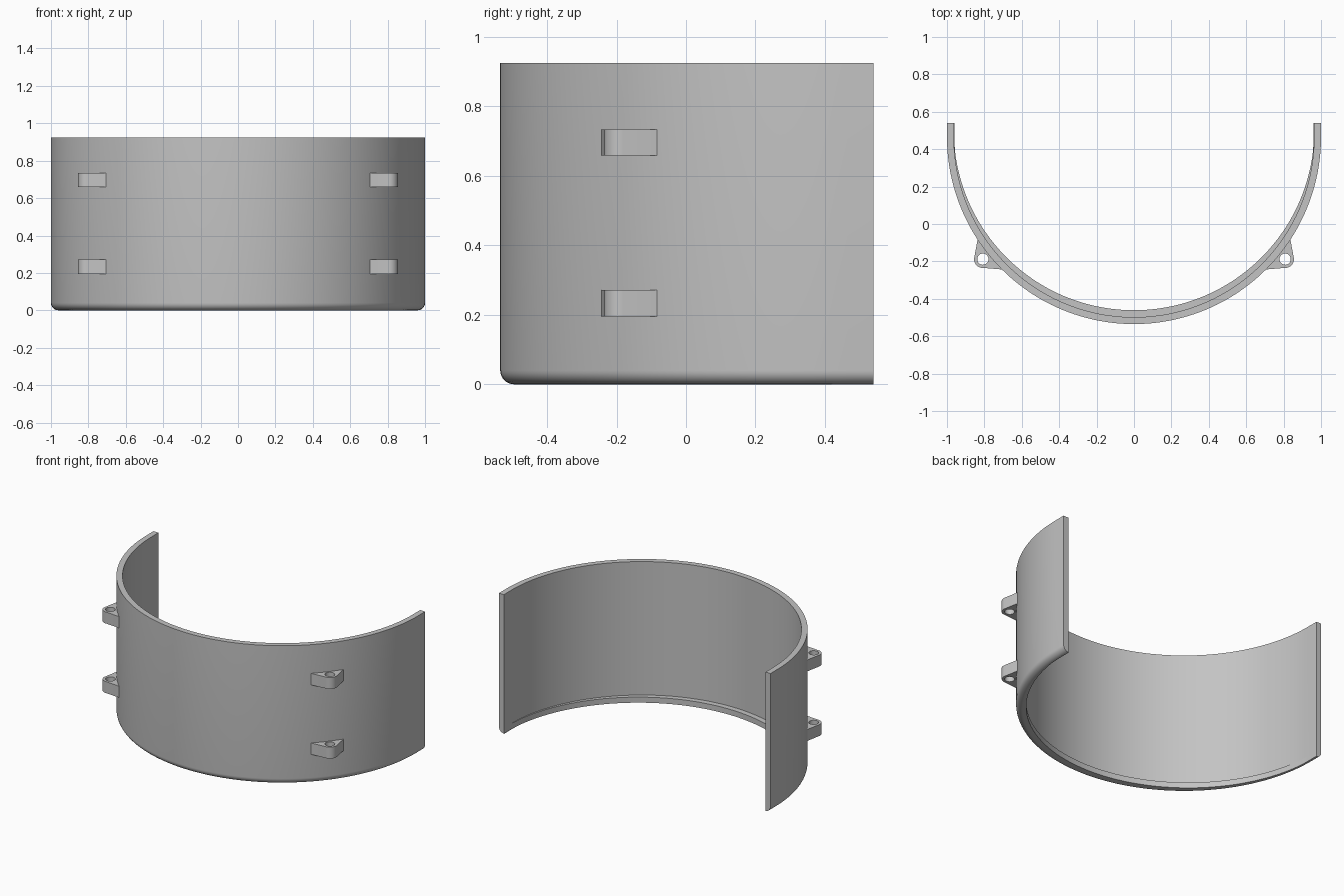
import bpy, bmesh
from math import sin, cos, pi, radians, atan2
from mathutils import Vector

cube = bpy.data.objects.get("Cube")
if cube:
    bpy.data.objects.remove(cube, do_unlink=True)

HEIGHT = 0.925
CENTRE = 0.465       # y of the arc centre
BACK = 0.54          # y of the straight ends
INNER = 0.963        # inner radius of the wall
LIP = 0.037          # height and greatest width of the bottom lip
FILLET = 0.04
STEPS = 96

grey = bpy.data.materials.new("plain grey")
grey.use_nodes = True
colour = (0.55, 0.55, 0.55, 1)
grey.diffuse_color = colour
grey.node_tree.nodes["Principled BSDF"].inputs["Base Color"].default_value = colour


def make_object(name, bm):
    bmesh.ops.remove_doubles(bm, verts=bm.verts, dist=1e-5)
    bmesh.ops.recalc_face_normals(bm, faces=bm.faces)
    mesh = bpy.data.meshes.new(name)
    bm.to_mesh(mesh)
    bm.free()
    mesh.materials.append(grey)
    ob = bpy.data.objects.new(name, mesh)
    bpy.context.collection.objects.link(ob)
    bpy.ops.object.select_all(action='DESELECT')
    ob.select_set(True)
    bpy.context.view_layer.objects.active = ob
    bpy.ops.object.shade_smooth_by_angle(angle=radians(30))
    return ob


def wall_section(lip_width):
    """Radius and height pairs around the wall's cross-section."""
    pts = [(INNER - lip_width, LIP), (INNER - lip_width, 0)]
    for i in range(9):
        a = pi / 2 * i / 8
        pts.append((1 - FILLET + FILLET * sin(a), FILLET * (1 - cos(a))))
    return pts + [(1, HEIGHT), (INNER, HEIGHT), (INNER, LIP)]


# Half-round wall with straight ends, and a lip that tapers off at the ends
bm = bmesh.new()
stations = [(pi, BACK)] + [(pi + pi * i / STEPS, CENTRE) for i in range(STEPS + 1)] + [(2 * pi, BACK)]
rings = []
for a, y in stations:
    section = wall_section(LIP * max(0, -sin(a)))
    rings.append([bm.verts.new((r * cos(a), y + r * sin(a), z)) for r, z in section])
for r0, r1 in zip(rings, rings[1:]):
    for i in range(len(r0)):
        j = (i + 1) % len(r0)
        bm.faces.new((r0[i], r0[j], r1[j], r1[i]))
bm.faces.new(rings[0])
bm.faces.new(rings[-1])
make_object("half_round_wall", bm)


# Drilled lugs, two on each side
def arc(centre, radius, start, end, count):
    return [centre + radius * Vector((cos(t), sin(t)))
            for t in (start + (end - start) * i / count for i in range(count + 1))]


def make_lug(name, side, z):
    bm = bmesh.new()
    hole = Vector((0.808, -0.188))
    corners = [Vector((0.706, -0.243)), Vector((0.836, -0.083))]
    roots = [Vector((0.69, -0.222)), Vector((0.818, -0.066))]
    outline = [roots[0], corners[0]] + arc(hole, 0.047, radians(-95), radians(8), 12) + [corners[1], roots[1]]
    drill = arc(hole, 0.03, 0, 2 * pi, 24)[:-1]
    edges = []
    for loop in (outline, drill):
        verts = [bm.verts.new((side * p.x, p.y, z)) for p in loop]
        edges += [bm.edges.new((v, verts[i - 1])) for i, v in enumerate(verts)]
    bmesh.ops.triangle_fill(bm, edges=edges, use_beauty=True)
    extruded = bmesh.ops.extrude_face_region(bm, geom=bm.faces[:], use_keep_orig=True)
    top = [g for g in extruded["geom"] if isinstance(g, bmesh.types.BMVert)]
    bmesh.ops.translate(bm, verts=top, vec=(0, 0, 0.076))
    make_object(name, bm)


for side, side_name in ((1, "left"), (-1, "right")):
    for z, level in ((0.195, "lower"), (0.658, "upper")):
        make_lug(f"{side_name}_{level}_lug", side, z)
